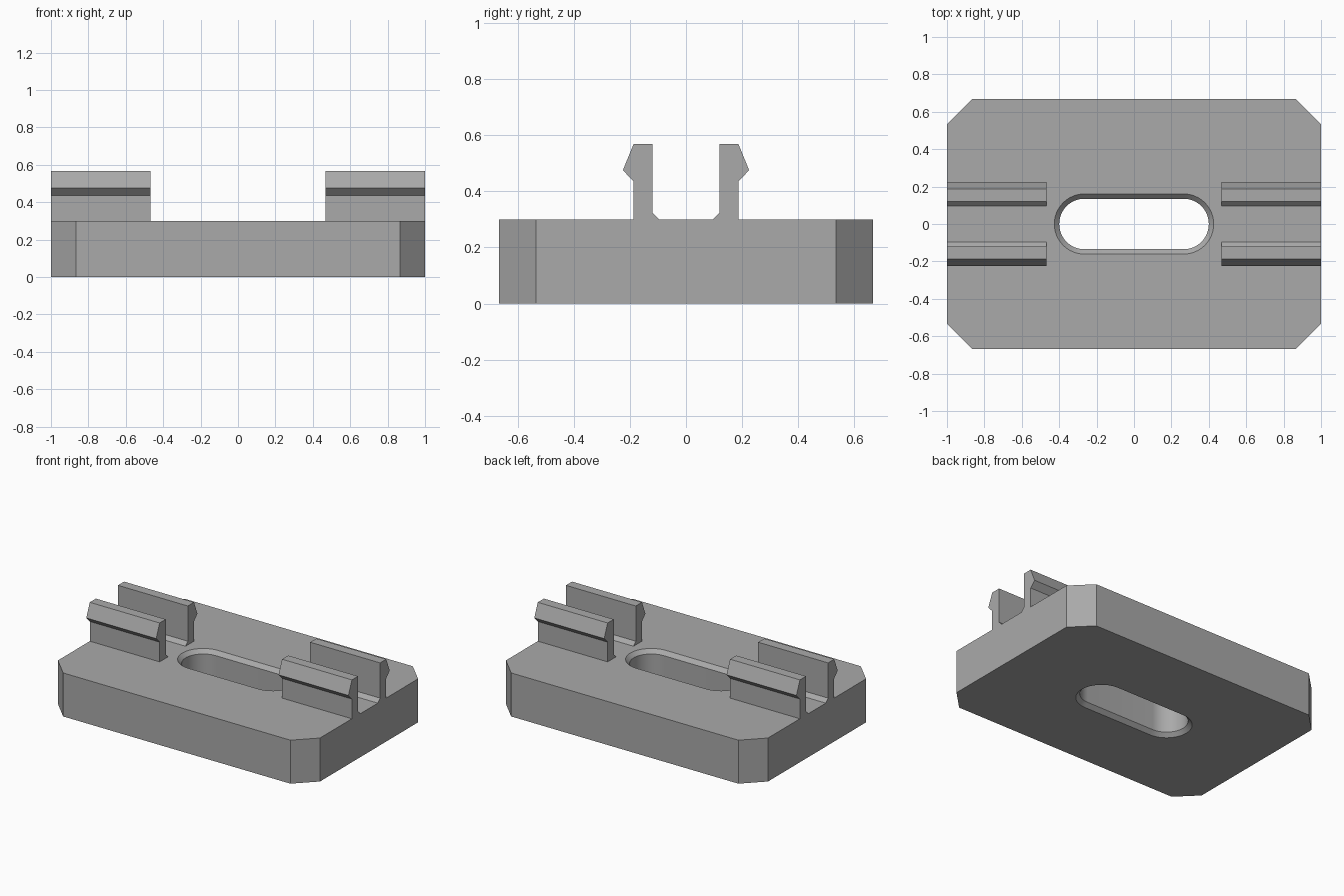
import bpy
import bmesh
from math import cos, sin, pi, radians

cube = bpy.data.objects.get("Cube")
if cube:
    bpy.data.objects.remove(cube, do_unlink=True)

grey = bpy.data.materials.new("plain grey")
grey.use_nodes = True
colour = (0.4, 0.4, 0.4, 1)
grey.diffuse_color = colour
grey.node_tree.nodes["Principled BSDF"].inputs["Base Color"].default_value = colour

HEIGHT = 0.3


def finish(bm, name):
    bmesh.ops.recalc_face_normals(bm, faces=bm.faces)
    mesh = bpy.data.meshes.new(name)
    bm.to_mesh(mesh)
    bm.free()
    mesh.materials.append(grey)
    obj = bpy.data.objects.new(name, mesh)
    bpy.context.collection.objects.link(obj)
    return obj


def ring(bm, points, z):
    verts = [bm.verts.new((x, y, z)) for x, y in points]
    edges = [bm.edges.new((a, b)) for a, b in zip(verts, verts[1:] + verts[:1])]
    return verts, edges


def wall(bm, low, high):
    n = len(low)
    for i in range(n):
        j = (i + 1) % n
        bm.faces.new((low[i], low[j], high[j], high[i]))


def slot_outline(radius, half_straight=0.265, steps=24):
    points = []
    for side in (1, -1):
        for i in range(steps + 1):
            a = pi * i / steps - pi / 2
            points.append((side * (half_straight + radius * cos(a)), side * radius * sin(a)))
    return points


# Base plate: cut corners and a rounded slot chamfered at both rims
bm = bmesh.new()
X, Y, CUT = 1.0, 0.667, 0.133
outline = [(X, CUT - Y), (X, Y - CUT), (X - CUT, Y), (CUT - X, Y),
           (-X, Y - CUT), (-X, CUT - Y), (CUT - X, -Y), (X - CUT, -Y)]
outer = [ring(bm, outline, z) for z in (0, HEIGHT)]
wall(bm, outer[0][0], outer[1][0])

CHAMFER = 0.026
WIDE = 0.161
slot = [ring(bm, slot_outline(r), z) for r, z in (
    (WIDE, 0), (WIDE - CHAMFER, CHAMFER),
    (WIDE - CHAMFER, HEIGHT - CHAMFER), (WIDE, HEIGHT))]
for low, high in zip(slot, slot[1:]):
    wall(bm, low[0], high[0])
for rim, hole in ((outer[0], slot[0]), (outer[1], slot[3])):
    bmesh.ops.triangle_fill(bm, edges=rim[1] + hole[1], use_beauty=True)
plate = finish(bm, "base_plate")

bpy.ops.object.select_all(action='DESELECT')
plate.select_set(True)
bpy.context.view_layer.objects.active = plate
bpy.ops.object.shade_smooth_by_angle(angle=radians(25))

# Snap clips: barbed profile in y and z, extruded along x
CLIP = [(0.095, HEIGHT), (0.187, HEIGHT), (0.187, 0.436), (0.225, 0.475),
        (0.187, 0.568), (0.12, 0.568), (0.12, 0.325)]


def clip(name, sx, sy):
    bm = bmesh.new()
    ends = [[bm.verts.new((sx * x, sy * y, z)) for y, z in CLIP] for x in (0.467, 1.0)]
    wall(bm, *ends)
    for end in ends:
        bm.faces.new(end)
    finish(bm, name)


for sx, side in ((1, "left"), (-1, "right")):
    for sy, place in ((-1, "front"), (1, "back")):
        clip(f"{place}_{side}_clip", sx, sy)
